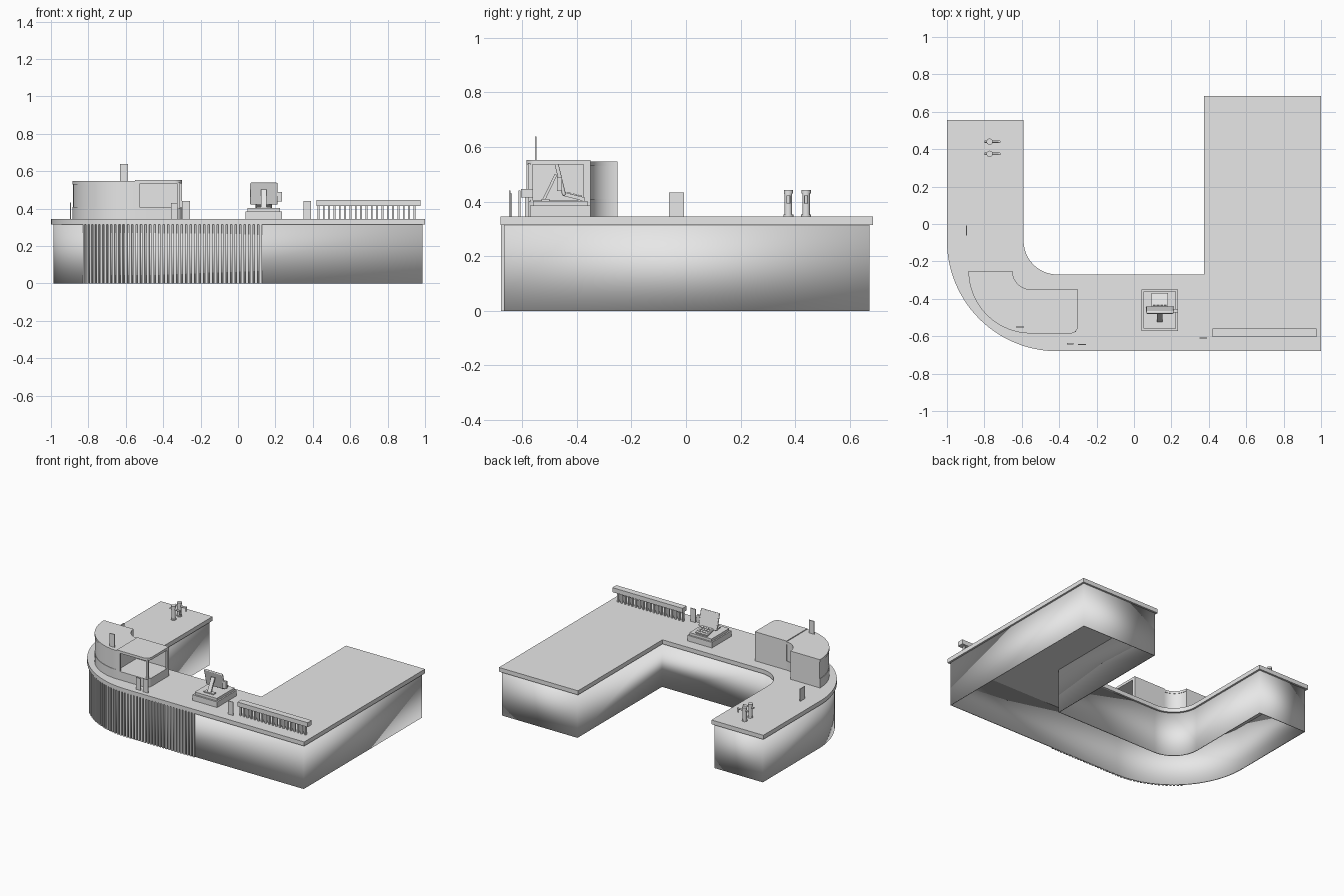
import bpy, bmesh, math
from math import pi, cos, sin
from mathutils import Matrix

if "Cube" in bpy.data.objects:
    bpy.data.objects.remove(bpy.data.objects["Cube"], do_unlink=True)

grey = bpy.data.materials.new("plain_grey")
grey.use_nodes = True
grey.diffuse_color = (0.8, 0.8, 0.8, 1)
grey.node_tree.nodes["Principled BSDF"].inputs["Base Color"].default_value = grey.diffuse_color

TOP = 0.345    # worktop surface height
UNDER = 0.315  # underside of worktop


def finish(bm, name):
    me = bpy.data.meshes.new(name)
    bm.to_mesh(me)
    bm.free()
    me.materials.append(grey)
    me.shade_smooth()
    me.set_sharp_from_angle(angle=math.radians(30))
    ob = bpy.data.objects.new(name, me)
    bpy.context.collection.objects.link(ob)
    return ob


def add_box(bm, x0, x1, y0, y1, z0, z1, turn=0):
    m = (Matrix.Translation(((x0 + x1) / 2, (y0 + y1) / 2, (z0 + z1) / 2))
         @ Matrix.Rotation(turn, 4, 'Z') @ Matrix.Diagonal((x1 - x0, y1 - y0, z1 - z0, 1)))
    bmesh.ops.create_cube(bm, size=1, matrix=m)


def box(name, *dims):
    bm = bmesh.new()
    add_box(bm, *dims)
    return finish(bm, name)


def add_rod(bm, x, y, z, radius, length, axis='Z'):
    m = Matrix.Translation((x, y, z))
    if axis == 'X':
        m = m @ Matrix.Rotation(pi / 2, 4, 'Y')
    bmesh.ops.create_cone(bm, cap_ends=True, segments=16, radius1=radius,
                          radius2=radius, depth=length, matrix=m)


def prism(name, outline, z0, z1, caps=True):
    """Extrude a counter-clockwise plan outline between two heights."""
    bm = bmesh.new()
    low = [bm.verts.new((x, y, z0)) for x, y in outline]
    high = [bm.verts.new((x, y, z1)) for x, y in outline]
    n = len(outline)
    for i in range(n):
        j = (i + 1) % n
        bm.faces.new((low[i], low[j], high[j], high[i]))
    if caps:
        bm.faces.new(high)
        bm.faces.new(low[::-1])
    return finish(bm, name)


def arc(cx, cy, r, a0, a1, n=24):
    angles = [math.radians(a0 + (a1 - a0) * i / n) for i in range(n + 1)]
    return [(cx + r * cos(a), cy + r * sin(a)) for a in angles]


# Counter: U-shaped worktop on an open-bottomed shell
CX, CY, R = -0.41, -0.09, 0.59


def counter_outline(d):
    return ([(1 - d, -0.68 + d), (1 - d, 0.685 - d), (0.375 + d, 0.685 - d), (0.375 + d, -0.27 - d)]
            + arc(CX, CY, 0.18 + d, 270, 180)
            + [(-0.59 - d, 0.555 - d), (-1 + d, 0.555 - d)]
            + arc(CX, CY, R - d, 180, 270, 40))


prism("worktop", counter_outline(0), UNDER, TOP)
shell = prism("counter_walls", counter_outline(0.013), 0, UNDER, caps=False)
wall = shell.modifiers.new("thickness", 'SOLIDIFY')
wall.thickness = 0.008
wall.offset = -1

# Vertical slats around the curved front corner
bm = bmesh.new()
r = R - 0.010
bend = r * pi / 4
count = 42
for i in range(count):
    s = i * (bend + 0.53) / (count - 1)
    a = pi * 1.25 + min(s, bend) / r
    x = CX + r * cos(a) + max(s - bend, 0)
    y = CY + r * sin(a)
    add_box(bm, x - 0.007, x + 0.007, y - 0.007, y + 0.007, 0, UNDER, a + pi / 2)
finish(bm, "front_slats")

# Curved end of the display cabinet
DX, DY = -0.55, -0.25


def cabinet_outline(d):
    return arc(DX, DY, 0.335 - d, 180, 270, 32) + arc(DX, DY, 0.10 + d, 270, 180, 16)


prism("cabinet_plinth", cabinet_outline(0), TOP, 0.41)
prism("cabinet_curved_body", cabinet_outline(0.003), 0.41, 0.53)
prism("cabinet_curved_cap", cabinet_outline(0), 0.53, 0.547)

# Straight open end of the display cabinet
case = [(DX, -0.585)] + arc(-0.34, -0.545, 0.04, 270, 360, 8) + [(-0.30, -0.35), (DX, -0.35)]
prism("case_base", case, TOP, 0.405)
prism("case_roof", case, 0.535, 0.553)
box("case_back_panel", DX, -0.30, -0.36, -0.35, 0.40, 0.54)
bm = bmesh.new()
add_box(bm, -0.56, -0.525, -0.585, -0.572, 0.40, 0.54)
add_box(bm, -0.312, -0.30, -0.375, -0.35, 0.40, 0.54)
add_box(bm, -0.325, -0.309, -0.578, -0.562, 0.40, 0.54)
finish(bm, "case_posts")

# Standing cards
for name, x, y, w, z, h in (("cabinet_card", -0.61, -0.55, 0.042, 0.547, 0.092),
                            ("front_card_left", 0.37, -0.61, 0.042, TOP, 0.095),
                            ("front_card_middle", -0.278, -0.645, 0.042, TOP, 0.095),
                            ("front_card_right", -0.34, -0.64, 0.035, TOP, 0.085)):
    box(name, x - w / 2, x + w / 2, y - 0.003, y + 0.003, z, z + h)
box("side_card", -0.898, -0.892, -0.062, -0.008, TOP, 0.433)

# Low railing
bm = bmesh.new()
for i in range(19):
    x = 0.43 + i * 0.0285
    add_box(bm, x - 0.005, x + 0.005, -0.590, -0.575, TOP, 0.418)
finish(bm, "railing_balusters")
box("railing_top", 0.42, 0.975, -0.605, -0.56, 0.415, 0.447)

# Till: drawer, keyboard and tilted monitor
box("till_drawer", 0.04, 0.235, -0.572, -0.35, TOP, 0.385)
box("till_platform", 0.05, 0.225, -0.56, -0.36, 0.385, 0.403)
keyboard = box("till_keyboard", -0.045, 0.045, -0.04, 0.04, -0.007, 0.007)
keyboard.location = (0.138, -0.41, 0.418)
keyboard.rotation_euler.x = -0.25
bm = bmesh.new()
for i in range(4):
    for j in range(3):
        x, y = -0.03 + i * 0.02, -0.02 + j * 0.02
        add_box(bm, x - 0.007, x + 0.007, y - 0.007, y + 0.007, 0.006, 0.011)
keys = finish(bm, "till_keys")
keys.location = keyboard.location
keys.rotation_euler = keyboard.rotation_euler
monitor = box("till_monitor", -0.073, 0.073, -0.007, 0.007, -0.06, 0.06)
monitor.location = (0.138, -0.46, 0.48)
monitor.rotation_euler.x = 0.24
bevel = monitor.modifiers.new("soft_corners", 'BEVEL')
bevel.width = 0.005
bevel.segments = 2
stand = box("till_stand", -0.014, 0.014, -0.005, 0.005, -0.055, 0.055)
stand.location = (0.138, -0.50, 0.45)
stand.rotation_euler.x = -0.45
box("till_stand_foot", 0.10, 0.176, -0.53, -0.50, 0.40, 0.41)
reader = box("card_reader", 0.208, 0.234, -0.472, -0.455, 0.438, 0.49)

# Drink taps
for label, y in (("back", 0.44), ("front", 0.375)):
    bm = bmesh.new()
    add_rod(bm, -0.772, y, TOP + 0.004, 0.018, 0.008)
    add_rod(bm, -0.772, y, 0.388, 0.014, 0.086)
    add_rod(bm, -0.772, y, 0.436, 0.017, 0.014)
    add_rod(bm, -0.758, y, 0.418, 0.006, 0.085, 'X')
    add_rod(bm, -0.72, y, 0.408, 0.007, 0.03)
    finish(bm, label + "_tap")
